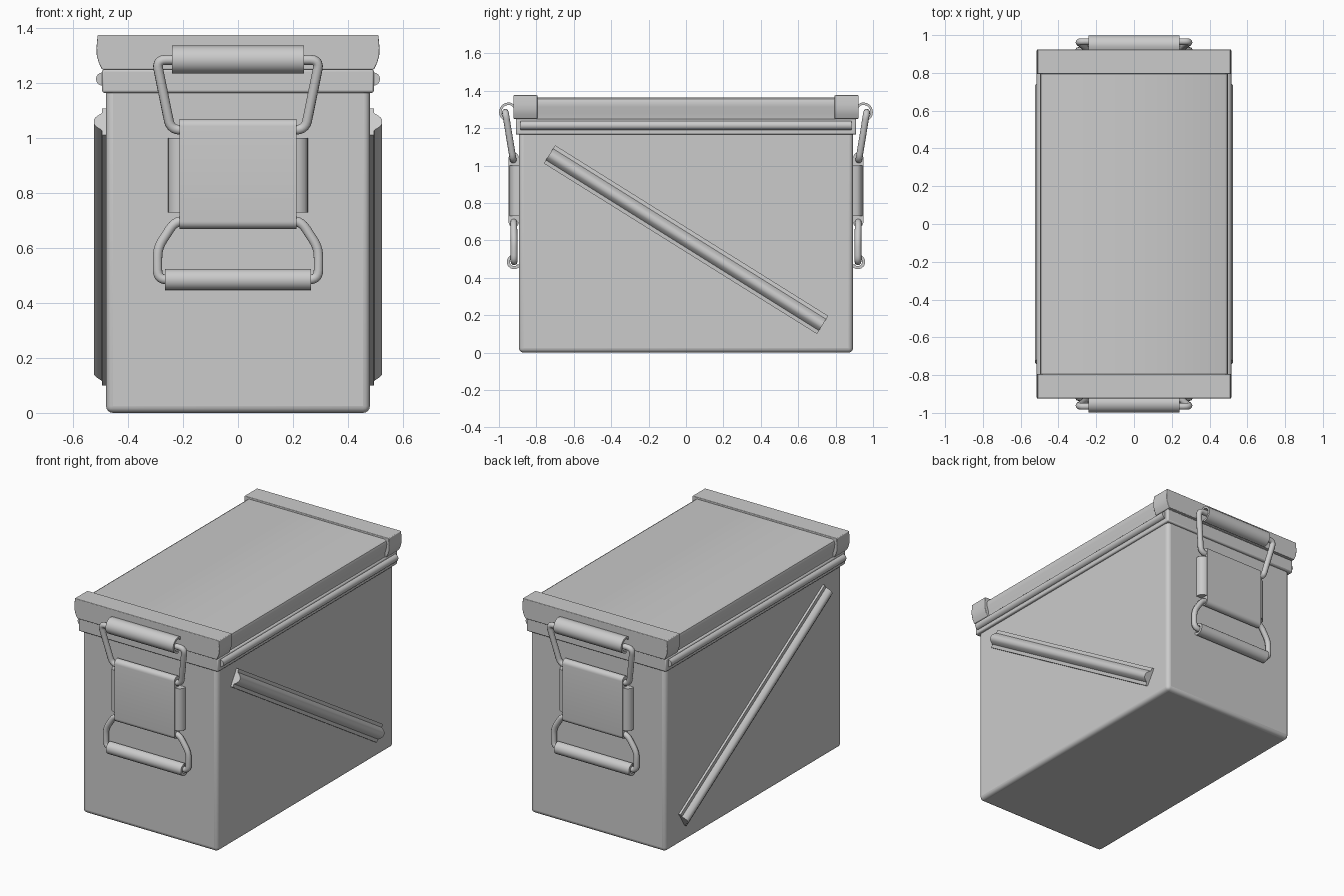
import bpy, bmesh, math
from mathutils import Vector

if "Cube" in bpy.data.objects:
    bpy.data.objects.remove(bpy.data.objects["Cube"])


def finish(name, bm, bevel=0, segments=4):
    bmesh.ops.recalc_face_normals(bm, faces=bm.faces)
    me = bpy.data.meshes.new(name)
    bm.to_mesh(me)
    bm.free()
    ob = bpy.data.objects.new(name, me)
    bpy.context.collection.objects.link(ob)
    if bevel:
        m = ob.modifiers.new("bevel", 'BEVEL')
        m.width, m.segments = bevel, segments
    bpy.context.view_layer.objects.active = ob
    bpy.ops.object.select_all(action='DESELECT')
    ob.select_set(True)
    bpy.ops.object.shade_smooth_by_angle(angle=math.radians(35))
    return ob


def box(name, lo, hi, bevel=0, segments=4):
    bm = bmesh.new()
    bmesh.ops.create_cube(bm, size=1)
    lo, hi = Vector(lo), Vector(hi)
    for v in bm.verts:
        v.co = (lo + hi) / 2 + v.co * (hi - lo)
    return finish(name, bm, bevel, segments)


def extrude(name, pts, to3d, a, b, bevel=0):
    """Extrude a closed 2D profile; to3d(u, v, t) places it in space."""
    bm = bmesh.new()
    ends = [[bm.verts.new(to3d(u, v, t)) for u, v in pts] for t in (a, b)]
    n = len(pts)
    for i in range(n):
        j = (i + 1) % n
        bm.faces.new((ends[0][i], ends[0][j], ends[1][j], ends[1][i]))
    bm.faces.new(ends[0])
    bm.faces.new(ends[1])
    return finish(name, bm, bevel)


def arc(cu, cv, r, a0, a1, n=14):
    return [(cu + r * math.cos(math.radians(a0 + (a1 - a0) * i / n)),
             cv + r * math.sin(math.radians(a0 + (a1 - a0) * i / n))) for i in range(n + 1)]


def shell(cu, cv, r, t, a0, a1):
    return arc(cu, cv, r, a0, a1) + arc(cu, cv, r - t, a1, a0)


def symmetric(half):
    return half + [(-u, v) for u, v in reversed(half)]


def wire(name, half, s, radius=0.018, round_by=0.035):
    """Closed bent-wire loop from a half outline, corners rounded."""
    pts = [Vector((x, s * y, z)) for x, y, z in half]
    pts += [Vector((-p.x, p.y, p.z)) for p in reversed(pts)]
    path = []
    for i, p in enumerate(pts):
        d0, d1 = pts[i - 1] - p, pts[(i + 1) % len(pts)] - p
        a = p + d0.normalized() * min(round_by, d0.length * .48)
        b = p + d1.normalized() * min(round_by, d1.length * .48)
        for k in range(6):
            t = k / 5
            path.append(a * (1 - t) ** 2 + p * 2 * t * (1 - t) + b * t * t)
    cu = bpy.data.curves.new(name, 'CURVE')
    cu.dimensions = '3D'
    cu.bevel_depth, cu.bevel_resolution = radius, 3
    sp = cu.splines.new('POLY')
    sp.points.add(len(path) - 1)
    for q, p in zip(sp.points, path):
        q.co = (*p, 1)
    sp.use_cyclic_u = True
    sp.use_smooth = True
    bpy.context.collection.objects.link(bpy.data.objects.new(name, cu))


along_y = lambda u, v, t: (u, t, v)

# Body and rim
box("body", (-.48, -.893, 0), (.48, .893, 1.2), .025)
box("rim", (-.495, -.91, 1.165), (.495, .91, 1.25), .008, 2)

# Lid panel with rounded long edges
lid = symmetric([(.482, 1.235), (.486, 1.28), (.497, 1.315), (.498, 1.34),
                 (.493, 1.355), (.478, 1.364)])
extrude("lid", lid, along_y, -.9, .9)

cap = symmetric([(.495, 1.25), (.507, 1.275), (.514, 1.3), (.515, 1.33), (.511, 1.376)])
for s, side in ((-1, "front"), (1, "back")):
    place = lambda u, v, t, s=s: (t, s * u, v)
    # Raised lid end cap
    extrude(side + "_lid_cap", cap, along_y, s * .795, s * .923, .004)
    # Hooked keeper for the upper wire and rolled grip for the lower wire
    extrude(side + "_upper_hook", shell(.948, 1.286, .051, .013, -95, 115), place, -.24, .24)
    extrude(side + "_hook_tab", [(.91, 1.30), (.936, 1.322), (.94, 1.332), (.91, 1.325)],
            place, -.24, .24)
    extrude(side + "_lower_grip", shell(.919, .485, .039, .016, -150, 95), place, -.265, .265)
    # Latch plate with curved sides
    plate = symmetric([(.255, .888), (.253, .915), (.243, .931), (.225, .940), (.2, .945)])
    extrude(side + "_latch_plate", plate, lambda u, v, t, s=s: (u, s * v, t), .73, 1.0)
    # Rolled tongue gripping both wires
    tongue = arc(.921, 1.043, .027, -60, 180) + arc(.921, .697, .027, 180, 420)
    tongue = arc(.921, 1.043, .027, 0, 180) + arc(.921, .697, .027, 180, 360)
    extrude(side + "_latch_tongue", tongue, place, -.213, .213)
    # Wire bails
    wire(side + "_upper_wire", [(.0, .924, 1.03), (.245, .924, 1.03),
                                (.297, .966, 1.285), (.0, .966, 1.285)], s)
    wire(side + "_lower_wire", [(.0, .921, .70), (.228, .921, .70), (.293, .919, .60),
                                (.293, .919, .485), (.0, .919, .485)], s)

# Side beads and diagonal ribs
rib = [(-.057, .47), (-.057, .494), (-.036, .496), (-.028, .508), (-.018, .519), (-.008, .525),
       (.008, .525), (.018, .519), (.028, .508), (.036, .496), (.057, .494), (.057, .47)]
top, bottom = Vector((-.73, 1.06)), Vector((.73, .148))
d = (bottom - top).normalized()
for s, side in ((-1, "left"), (1, "right")):
    extrude(side + "_bead", arc(s * .493, 1.215, .024, 0, 337.5, 15), along_y, -.885, .885)

    def place_rib(u, v, t, s=s):
        p = top + d * t + Vector((-d.y, d.x)) * u
        return (s * v, p.x, p.y)
    extrude(side + "_diagonal_rib", rib, place_rib, 0, (bottom - top).length)
